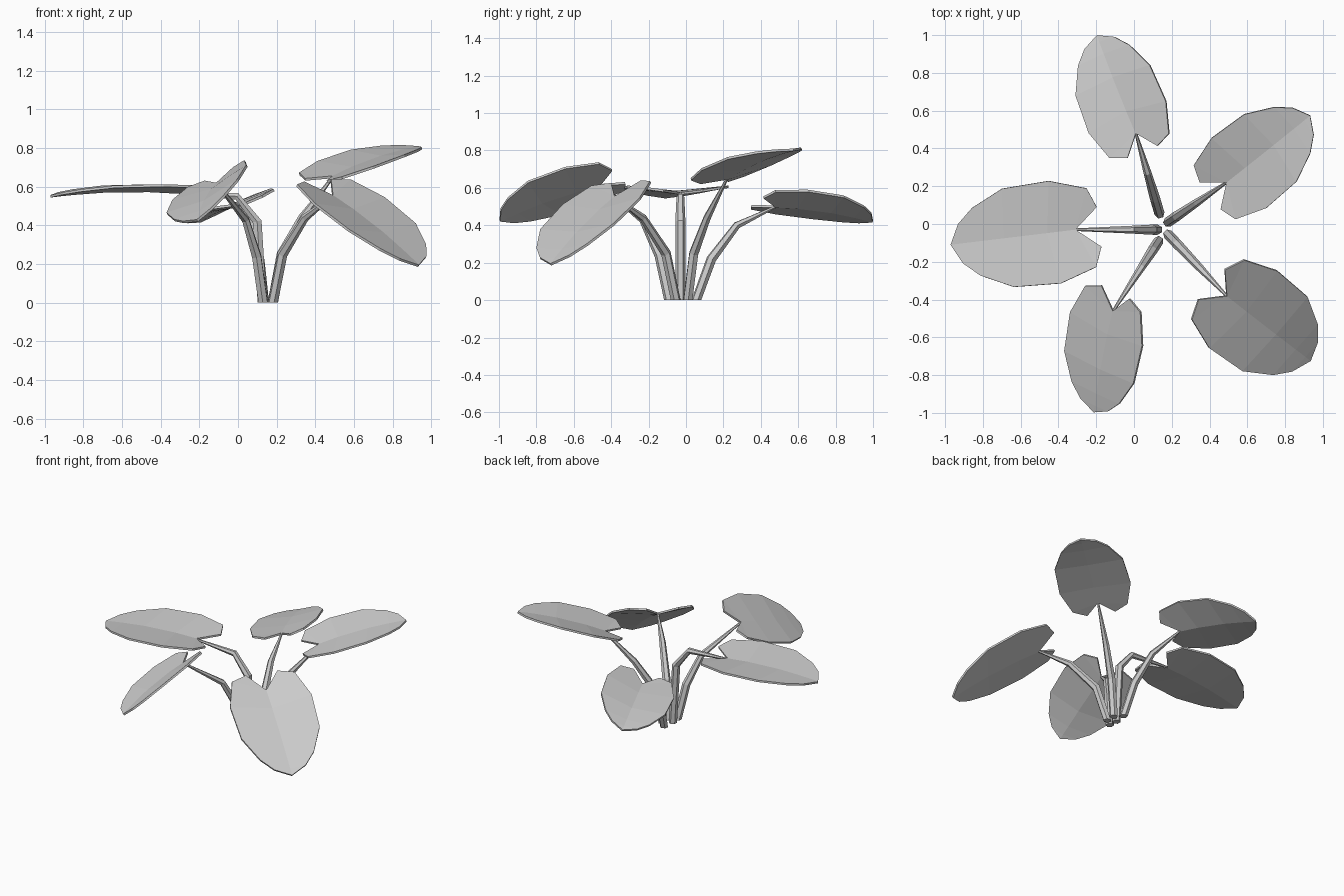
import bpy, bmesh
from math import cos, sin, pi
from mathutils import Vector

if "Cube" in bpy.data.objects:
    bpy.data.objects.remove(bpy.data.objects["Cube"])

# Half outline of the heart-shaped leaf: along, across, rise (cupped edges, drooping tip)
HALF = [(-.126, .106, .015), (-.085, .21, .03), (.11, .273, .036),
        (.36, .262, .03), (.53, .18, .01), (.613, .105, -.005)]
TIP = (.665, 0, -.02)
RIB = [(0, 0, 0), (.15, 0, .008), (.38, 0, .006), (.54, 0, -.006), (.62, 0, -.014)]


def make_object(name, bm):
    bmesh.ops.recalc_face_normals(bm, faces=bm.faces)
    mesh = bpy.data.meshes.new(name)
    bm.to_mesh(mesh)
    bm.free()
    obj = bpy.data.objects.new(name, mesh)
    bpy.context.collection.objects.link(obj)
    return obj


def make_leaf(name, notch, along, across):
    notch, along, across = Vector(notch), Vector(along), Vector(across)
    normal = along.cross(across).normalized()
    if normal.z < 0:
        normal.negate()
    bm = bmesh.new()

    def vert(p, side=1):
        return bm.verts.new(notch + along * p[0] + across * p[1] * side + normal * p[2])

    rib = [vert(p) for p in RIB]
    tip = vert(TIP)
    for side in (1, -1):
        e = [vert(p, side) for p in HALF]
        faces = [(rib[0], e[0], e[1]), (rib[0], e[1], e[2], rib[1])]
        faces += [(rib[i], e[i + 1], e[i + 2], rib[i + 1]) for i in (1, 2, 3)]
        faces.append((rib[4], e[5], tip))
        for f in faces:
            bm.faces.new(f if side > 0 else f[::-1])
    obj = make_object(name, bm)
    mod = obj.modifiers.new("thickness", 'SOLIDIFY')
    mod.thickness = .013
    mod.offset = 0


def make_stem(name, base, notch, bends, sides=6):
    base, notch = Vector((*base, 0)), Vector(notch)
    path = [base]
    for f, z in bends:
        p = base.lerp(notch, f)
        path.append(Vector((p.x, p.y, z)))
    path.append(notch)
    flat = (notch - base) * Vector((1, 1, 0)).length
    lateral = Vector((-flat.y, flat.x, 0)).normalized()
    radii = [.027, .027, .021, .007]
    bm = bmesh.new()
    rings = []
    for i, p in enumerate(path):
        # Base ring is flat on the ground, the others follow the path
        t = Vector((0, 0, 1)) if i == 0 else (path[min(i + 1, 3)] - path[i - 1]).normalized()
        up = t.cross(lateral)
        rings.append([bm.verts.new(p + (lateral * cos(2 * pi * k / sides)
                                        + up * sin(2 * pi * k / sides)) * radii[i])
                      for k in range(sides)])
    for a, b in zip(rings, rings[1:]):
        for k in range(sides):
            n = (k + 1) % sides
            bm.faces.new((a[k], a[n], b[n], b[k]))
    bm.faces.new(rings[0][::-1])
    bm.faces.new(rings[-1])
    make_object(name, bm)


# Name, stem base, leaf notch, leaf direction, leaf side direction, stem bends (fraction, height)
PLANT = [
    ("back", (.135, .055), (.01, .48, .50), (-.316, .78, -.09), (-.75, -.31, -.22),
     [(.19, .22), (.51, .40)]),
    ("left", (.125, -.03), (-.31, -.03, .57), (-.993, -.12, 0), (.12, -.993, 0),
     [(.06, .42), (.30, .55)]),
    ("front_right", (.18, -.055), (.49, -.38, .55), (.677, -.526, -.515), (.66, .75, .06),
     [(.16, .25), (.54, .44)]),
    ("back_right", (.18, .01), (.49, .22, .65), (.66, .526, .26), (-.53, .68, .05),
     [(.15, .25), (.49, .44)]),
    ("front", (.13, -.09), (-.11, -.46, .615), (-.165, -.81, -.26), (.70, -.33, .33),
     [(.14, .24), (.38, .43)]),
]

for label, base, notch, along, across, bends in PLANT:
    make_stem(label + "_stem", base, notch, bends)
    make_leaf(label + "_leaf", notch, along, across)
